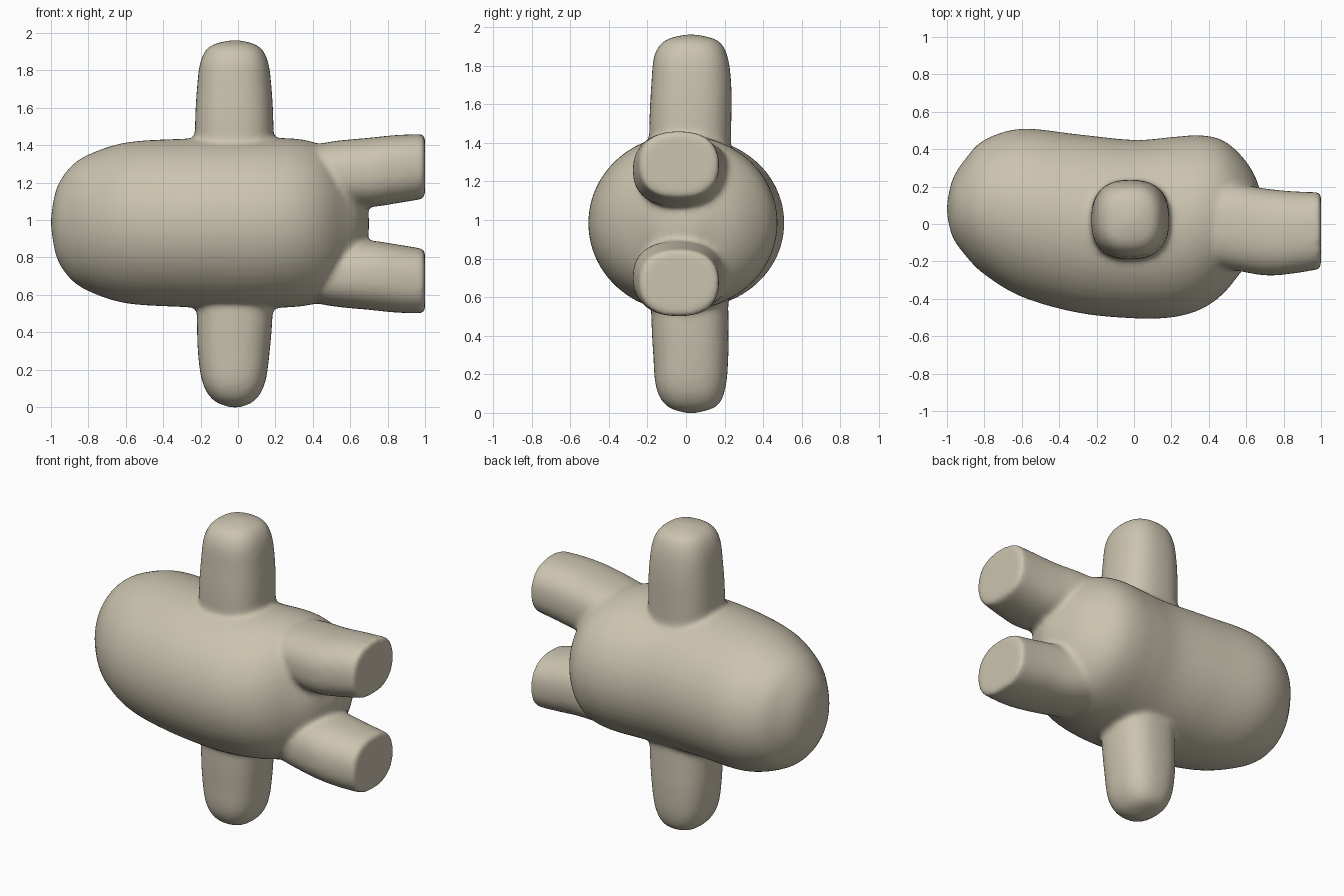
import bpy, bmesh, math
from mathutils import Vector

if "Cube" in bpy.data.objects:
    bpy.data.objects.remove(bpy.data.objects["Cube"], do_unlink=True)

SIDES = 48
STEPS = 5


def spline(rows):
    """Smoothly interpolate rows of numbers."""
    rows = [Vector(r) for r in rows]
    out = []
    for i in range(len(rows) - 1):
        p, q = rows[i], rows[i + 1]
        before, after = rows[max(i - 1, 0)], rows[min(i + 2, len(rows) - 1)]
        m, n = (q - before) / 2, (after - p) / 2
        for k in range(STEPS):
            t = k / STEPS
            s = t * t
            c = s * t
            out.append(p * (2 * c - 3 * s + 1) + m * (c - 2 * s + t)
                       + q * (3 * s - 2 * c) + n * (c - s))
    return out + [rows[-1]]


def power(v, e):
    return math.copysign(abs(v) ** e, v)


def loft(bm, axis, rows, squareness=2.0):
    """Rows hold station, then low and high limits across two axes."""
    rings = []
    for s, a, b, c, d in spline(rows):
        ring = []
        for i in range(SIDES):
            ang = math.tau * i / SIDES
            u = (a + b) / 2 + (b - a) / 2 * power(math.cos(ang), 2 / squareness)
            v = (c + d) / 2 + (d - c) / 2 * power(math.sin(ang), 2 / squareness)
            ring.append(bm.verts.new((s, u, v) if axis == "x" else (u, v, s)))
        rings.append(ring)
    for r, q in zip(rings, rings[1:]):
        for i in range(SIDES):
            j = (i + 1) % SIDES
            bm.faces.new((r[i], r[j], q[j], q[i]))
    bm.faces.new(rings[0])
    bm.faces.new(rings[-1])


bm = bmesh.new()

# Plump torso, closed at both ends
loft(bm, "x", [
    (-1.0, .05, .11, .96, 1.02),
    (-.97, -.07, .24, .80, 1.17),
    (-.9, -.17, .35, .69, 1.28),
    (-.8, -.27, .45, .62, 1.35),
    (-.6, -.39, .51, .555, 1.415),
    (-.3, -.475, .48, .535, 1.435),
    (0, -.505, .45, .525, 1.44),
    (.2, -.5, .465, .53, 1.44),
    (.35, -.46, .475, .54, 1.43),
    (.47, -.38, .45, .57, 1.39),
    (.57, -.26, .37, .64, 1.31),
    (.65, -.15, .25, .76, 1.2),
    (.7, -.01, .08, .93, 1.03)])

# Two flat-ended legs, mirrored about the middle height
MIDDLE = .98
for side in (1, -1):
    rows = []
    for x, front, back, inner, outer in [
            (.3, -.2, .2, .12, .4),
            (.5, -.24, .22, .1, .44),
            (.7, -.275, .19, .09, .46),
            (.85, -.265, .175, .11, .475),
            (1.0, -.24, .17, .135, .48)]:
        low, high = sorted((MIDDLE + side * inner, MIDDLE + side * outer))
        rows.append((x, front, back, low, high))
    loft(bm, "x", rows, 2.4)

# Upper arm stub
loft(bm, "z", [
    (1.2, -.23, .19, -.19, .23),
    (1.5, -.23, .19, -.19, .235),
    (1.7, -.22, .18, -.18, .235),
    (1.85, -.2, .16, -.165, .215),
    (1.93, -.15, .11, -.11, .165),
    (1.962, -.04, .01, .0, .05)], 2.5)

# Lower arm stub
loft(bm, "z", [
    (.8, -.225, .19, -.18, .215),
    (.5, -.22, .185, -.18, .22),
    (.3, -.215, .17, -.17, .22),
    (.13, -.19, .145, -.155, .205),
    (.035, -.13, .09, -.1, .16),
    (-.002, -.04, .01, .0, .05)], 2.5)

bmesh.ops.recalc_face_normals(bm, faces=bm.faces)
mesh = bpy.data.meshes.new("body_with_limbs")
bm.to_mesh(mesh)
bm.free()
body = bpy.data.objects.new("body_with_limbs", mesh)
bpy.context.collection.objects.link(body)

# Fuse the parts into one skin with soft joints
fuse = body.modifiers.new("fuse", "REMESH")
fuse.mode = "VOXEL"
fuse.voxel_size = .015
fuse.use_smooth_shade = True
soften = body.modifiers.new("soften", "SMOOTH")
soften.factor = .5
soften.iterations = 14

# Warm clay colour
clay = bpy.data.materials.new("warm_clay")
clay.use_nodes = True
colour = (.6, .55, .43, 1)
clay.diffuse_color = colour
clay.node_tree.nodes["Principled BSDF"].inputs["Base Color"].default_value = colour
mesh.materials.append(clay)
